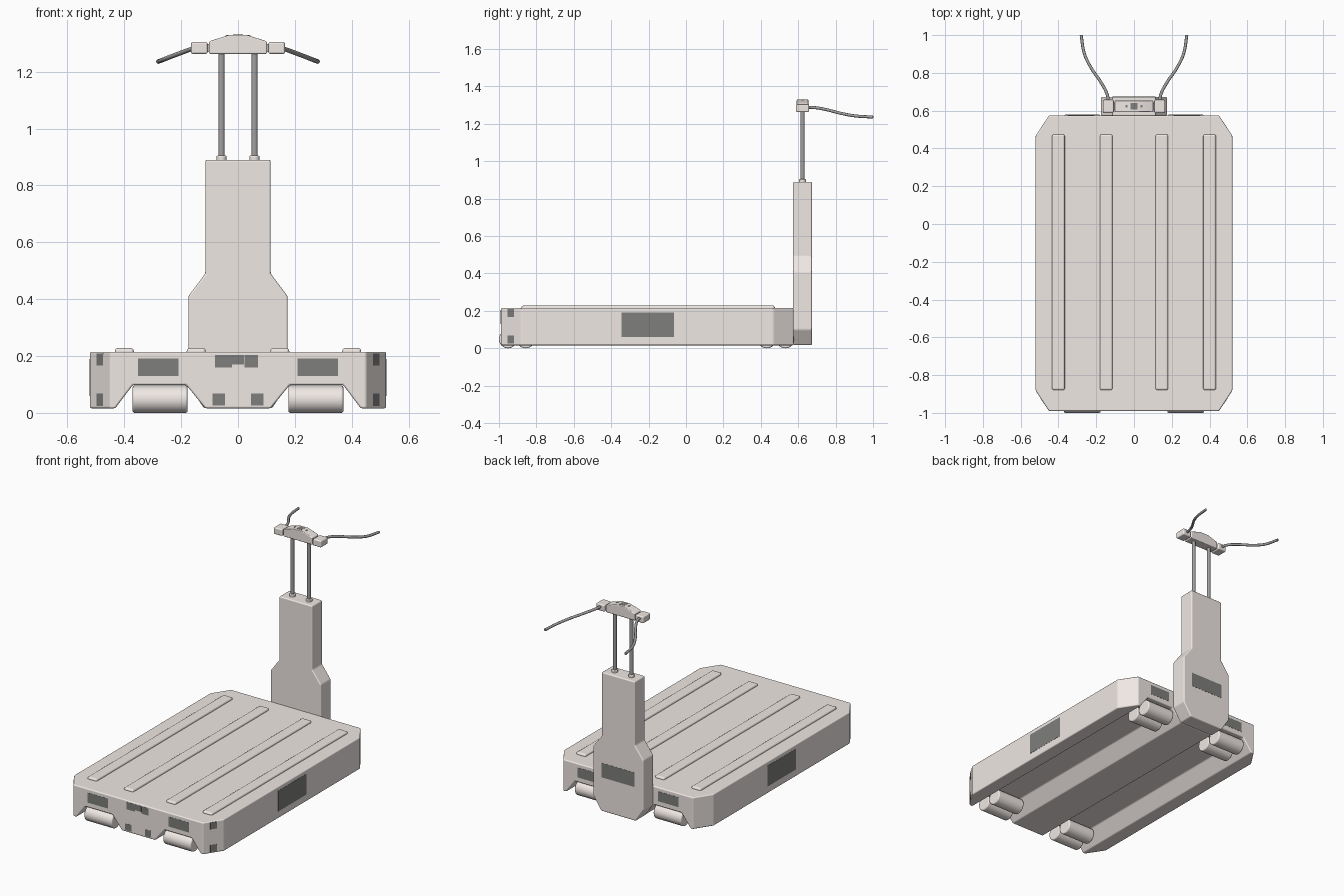
import bpy, bmesh, math
from mathutils import Vector, Matrix

if "Cube" in bpy.data.objects:
    bpy.data.objects.remove(bpy.data.objects["Cube"])


def material(name, rgb):
    m = bpy.data.materials.new(name)
    m.diffuse_color = (*rgb, 1)
    m.use_nodes = True
    m.node_tree.nodes["Principled BSDF"].inputs["Base Color"].default_value = m.diffuse_color
    return m


shell = material("warm_white", (0.87, 0.81, 0.78))
dark = material("dark_panel", (0.21, 0.21, 0.205))
metal = material("grey_metal", (0.36, 0.35, 0.345))


def smooth(ob):
    bpy.ops.object.select_all(action="DESELECT")
    bpy.context.view_layer.objects.active = ob
    ob.select_set(True)
    bpy.ops.object.shade_smooth_by_angle(angle=math.radians(32))


def finish(name, bm, bevel=0.0, mat=shell, segments=4):
    bmesh.ops.recalc_face_normals(bm, faces=bm.faces[:])
    me = bpy.data.meshes.new(name)
    bm.to_mesh(me)
    bm.free()
    ob = bpy.data.objects.new(name, me)
    bpy.context.collection.objects.link(ob)
    me.materials.append(mat)
    if bevel:
        m = ob.modifiers.new("Bevel", "BEVEL")
        m.width, m.segments, m.limit_method = bevel, segments, "ANGLE"
        m.harden_normals = True
        for p in me.polygons:
            p.use_smooth = True
    else:
        smooth(ob)
    return ob


def prism(half, y0, y1):
    """Mirror a half profile of (x, z) points and extrude it along y."""
    pts = half + [(-x, z) for x, z in reversed(half) if x > 0]
    bm = bmesh.new()
    face = bm.faces.new([bm.verts.new((x, y0, z)) for x, z in pts])
    ext = bmesh.ops.extrude_face_region(bm, geom=[face])["geom"]
    bmesh.ops.translate(bm, vec=(0, y1 - y0, 0),
                        verts=[v for v in ext if isinstance(v, bmesh.types.BMVert)])
    return bm


def box(name, centre, size, bevel=0.0, mat=shell, turn=0.0):
    bm = bmesh.new()
    bmesh.ops.create_cube(bm, size=1, matrix=Matrix.Translation(centre)
                          @ Matrix.Rotation(turn, 4, "Z") @ Matrix.Diagonal((*size, 1)))
    return finish(name, bm, bevel, mat)


def cylinder(name, centre, r, length, axis="Z", bevel=0.0, mat=shell, sides=32):
    rot = Matrix.Rotation(math.pi / 2, 4, "Y") if axis == "X" else Matrix()
    bm = bmesh.new()
    bmesh.ops.create_cone(bm, cap_ends=True, segments=sides, radius1=r, radius2=r,
                          depth=length, matrix=Matrix.Translation(centre) @ rot)
    return finish(name, bm, bevel, mat)


# Platform with two wheel channels and clipped corners
FRONT, BACK = -0.99, 0.575
deck = prism([(0.115, 0.016), (0.182, 0.098), (0.37, 0.098), (0.432, 0.016),
              (0.521, 0.016), (0.521, 0.215)], FRONT, BACK)
for sx in (-1, 1):
    for y, sy in ((FRONT, -1), (BACK, 1)):
        bmesh.ops.bisect_plane(deck, geom=deck.verts[:] + deck.edges[:] + deck.faces[:],
                               plane_co=(sx * 0.45, y, 0),
                               plane_no=Vector((sx * 0.107, sy * 0.07, 0)).normalized(),
                               clear_outer=True)
        bmesh.ops.holes_fill(deck, edges=[e for e in deck.edges if e.is_boundary], sides=0)
finish("platform", deck, 0.007)

# Raised ribs on the deck
for i, x in enumerate((-0.4, -0.147, 0.147, 0.4)):
    box(f"deck_rib_{i}", (x, -0.2025, 0.213), (0.067, 1.355, 0.03), 0.011)

# Rollers in pairs at each end
for sx in (-1, 1):
    for y in (-0.952, -0.857, 0.432, 0.531):
        cylinder("roller", (sx * 0.274, y, 0.048), 0.048, 0.194, "X", 0.008)

# Rear column
finish("column", prism([(0.12, 0.017), (0.175, 0.10), (0.175, 0.41),
                        (0.115, 0.49), (0.115, 0.89)], 0.572, 0.673), 0.007)
box("column_panel", (0, 0.673, 0.275), (0.23, 0.002, 0.09), mat=dark)

# Telescopic rods and collars
YH = 0.623
for sx in (-1, 1):
    cylinder("rod", (sx * 0.058, YH, 1.08), 0.011, 0.39, mat=metal)
    cylinder("rod_collar", (sx * 0.058, YH, 0.895), 0.018, 0.02, bevel=0.005)

# Handlebar head with side clamps
finish("handle_hub", prism([(0.102, 1.263), (0.102, 1.307), (0.03, 1.33)],
                           0.592, 0.654), 0.005)
box("hub_bar", (0, YH, 1.284), (0.28, 0.035, 0.028))
for x, w in ((-0.037, 0.014), (0, 0.035), (0.037, 0.014)):
    z = 1.33 if x == 0 else 1.328
    box("hub_button", (x, YH, z), (w, w, 0.002), mat=dark)

for sx in (-1, 1):
    box("handle_clamp", (sx * 0.136, YH, 1.284), (0.058, 0.07, 0.042), 0.007)
    # Curved handle bar
    cu = bpy.data.curves.new("handle_bar", "CURVE")
    cu.dimensions, cu.bevel_depth, cu.bevel_resolution = "3D", 0.008, 4
    cu.use_fill_caps = True
    path = [(0.134, 0.63, 1.288), (0.142, 0.685, 1.287), (0.175, 0.75, 1.276),
            (0.226, 0.825, 1.257), (0.262, 0.90, 1.243), (0.28, 1.0, 1.236)]
    sp = cu.splines.new("BEZIER")
    sp.bezier_points.add(len(path) - 1)
    for p, (x, y, z) in zip(sp.bezier_points, path):
        p.co = (sx * x, y, z)
        p.handle_left_type = p.handle_right_type = "AUTO"
    cu.materials.append(metal)
    ob = bpy.data.objects.new("handle_bar", cu)
    bpy.context.collection.objects.link(ob)
    bpy.ops.object.select_all(action="DESELECT")
    bpy.context.view_layer.objects.active = ob
    ob.select_set(True)
    bpy.ops.object.convert(target="MESH")
    smooth(bpy.context.object)

    # Panels on the sides, both ends and front corners
    box("side_panel", (sx * 0.521, -0.205, 0.125), (0.002, 0.28, 0.13), mat=dark)
    for y in (FRONT, BACK):
        box("end_panel", (sx * 0.281, y, 0.16), (0.142, 0.002, 0.062), mat=dark)
    box("lower_sensor", (sx * 0.068, FRONT, 0.047), (0.044, 0.002, 0.042), mat=dark)
    for z in (0.046, 0.188):
        box("corner_sensor", (sx * 0.485, -0.9365, z), (0.04, 0.003, 0.043),
            mat=dark, turn=sx * math.atan2(0.107, 0.07))

# Small sensors at the front centre
for x, w, z, h in ((-0.051, 0.06, 0.182, 0.045), (0, 0.042, 0.187, 0.035),
                   (0.047, 0.048, 0.182, 0.045)):
    box("front_sensor", (x, FRONT, z), (w, 0.002, h), mat=dark)
